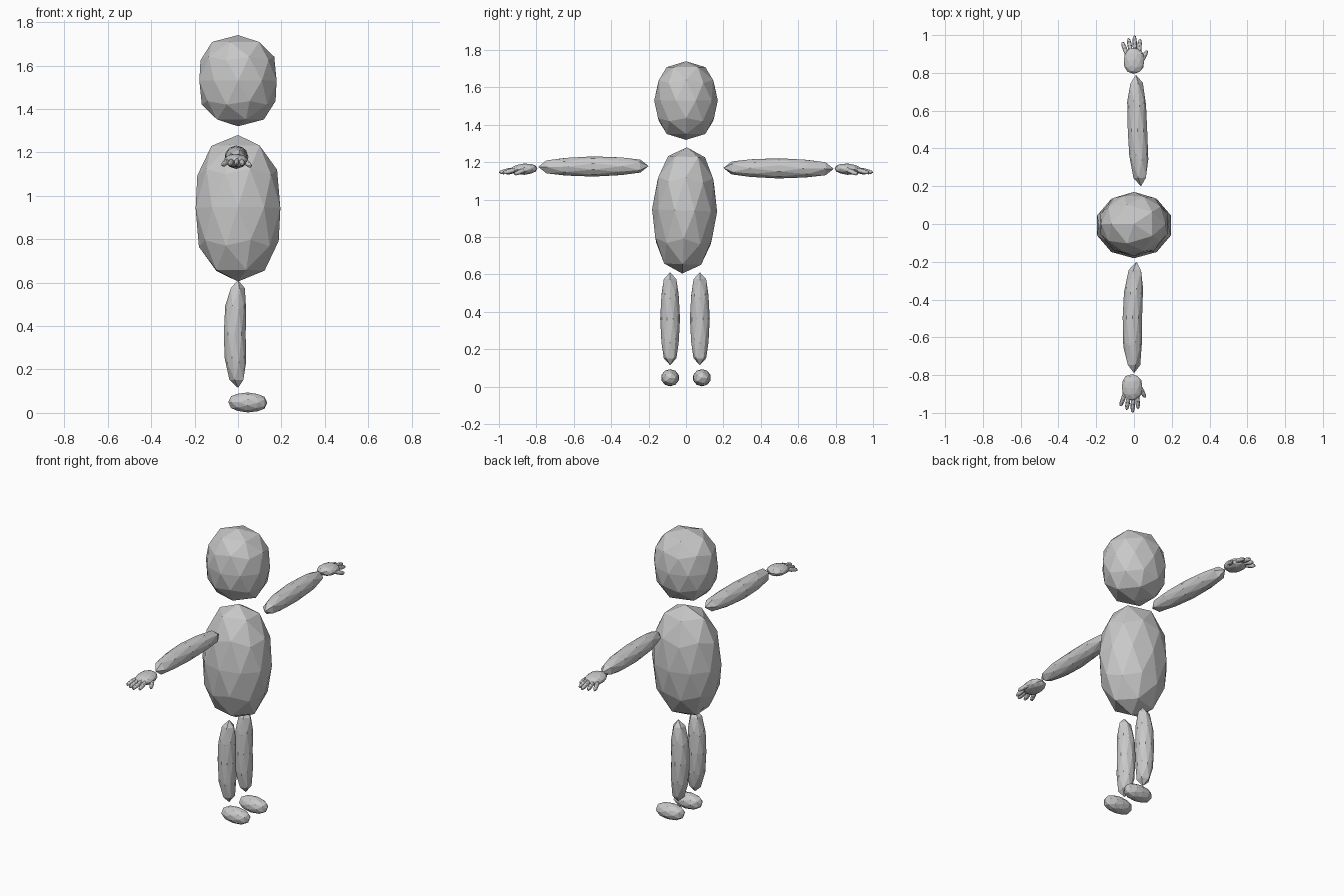
import bpy, bmesh
from mathutils import Vector

if "Cube" in bpy.data.objects:
    bpy.data.objects.remove(bpy.data.objects["Cube"])

grey = bpy.data.materials.new("light_grey")
grey.diffuse_color = (0.58, 0.58, 0.58, 1)
grey.use_nodes = True
grey.node_tree.nodes["Principled BSDF"].inputs["Base Color"].default_value = grey.diffuse_color


def blob(name, start, end, u, ru, rv, fullness=1.0, detail=2, bend=(0, 0, 0)):
    """Faceted ellipsoid from start to end, ru wide along u, rv across it.
    A fullness below 1 makes the sides straighter and the ends blunter."""
    start, end, u, bend = map(Vector, (start, end, u, bend))
    d = (end - start).normalized()
    u = (u - d * u.dot(d)).normalized()
    v = d.cross(u)
    mid, half = (start + end) / 2, (end - start) / 2
    bm = bmesh.new()
    bmesh.ops.create_icosphere(bm, subdivisions=detail, radius=1)
    for vert in bm.verts:
        x, y, z = vert.co
        r = (x * x + y * y) ** 0.5
        k = r ** (fullness - 1) if r > 1e-4 else 0
        vert.co = mid + half * z + u * (x * k * ru) + v * (y * k * rv) + bend * (1 - z * z)
    if d.cross(u).dot(v) < 0:
        bmesh.ops.reverse_faces(bm, faces=bm.faces)
    bmesh.ops.recalc_face_normals(bm, faces=bm.faces)
    mesh = bpy.data.meshes.new(name)
    bm.to_mesh(mesh)
    bm.free()
    mesh.materials.append(grey)
    obj = bpy.data.objects.new(name, mesh)
    bpy.context.collection.objects.link(obj)
    return obj


# Head and body
blob("head", (0, 0, 1.32), (0, 0, 1.74), (-1, 0, 0), 0.187, 0.17, 0.7)
blob("body", (0, -0.02, 0.605), (0, 0.005, 1.28), (-1, 0, 0), 0.205, 0.174, 0.8)

# Fingers: base x, base y, tip x, tip y, tip z
FINGERS = [(-0.035, 0.89, -0.062, 0.965, 1.14), (-0.015, 0.90, -0.030, 0.985, 1.142),
           (0.006, 0.905, 0.002, 1.0, 1.145), (0.026, 0.895, 0.032, 0.98, 1.142),
           (0.035, 0.85, 0.070, 0.92, 1.135)]

for s, side in ((1, "left"), (-1, "right")):
    # Arm
    shift = 0.005 * s
    blob(side + "_arm", (0.025 + 0.012 * s, s * 0.2, 1.175 - shift),
         (0.005 + shift, s * 0.79, 1.17 - shift),
         (1, 0, 0), 0.054, 0.054, 0.62, bend=(-0.01 + shift, 0, 0))
    # Hand
    hx = -0.005 + shift
    blob(side + "_palm", (hx, s * 0.795, 1.168), (hx, s * 0.935, 1.158),
         (1, 0, 0), 0.056, 0.03, 0.75)
    for i, (bx, by, tx, ty, tz) in enumerate(FINGERS):
        blob(f"{side}_finger_{i + 1}", (bx + hx, s * by, 1.165), (tx + hx, s * ty, tz),
             (1, 0, 0), 0.012, 0.013, 0.65)
    # Leg
    ly = 0.074 if s > 0 else -0.085
    blob(side + "_leg", (0, ly, 0.115), (0, ly, 0.612),
         (1, 0, 0), 0.053, 0.053, 0.62, bend=(-0.015, 0, 0))
    # Foot
    blob(side + "_foot", (-0.045, s * 0.085, 0.05), (0.135, s * 0.085, 0.046),
         (0, 1, 0), 0.049, 0.046, 0.72)
